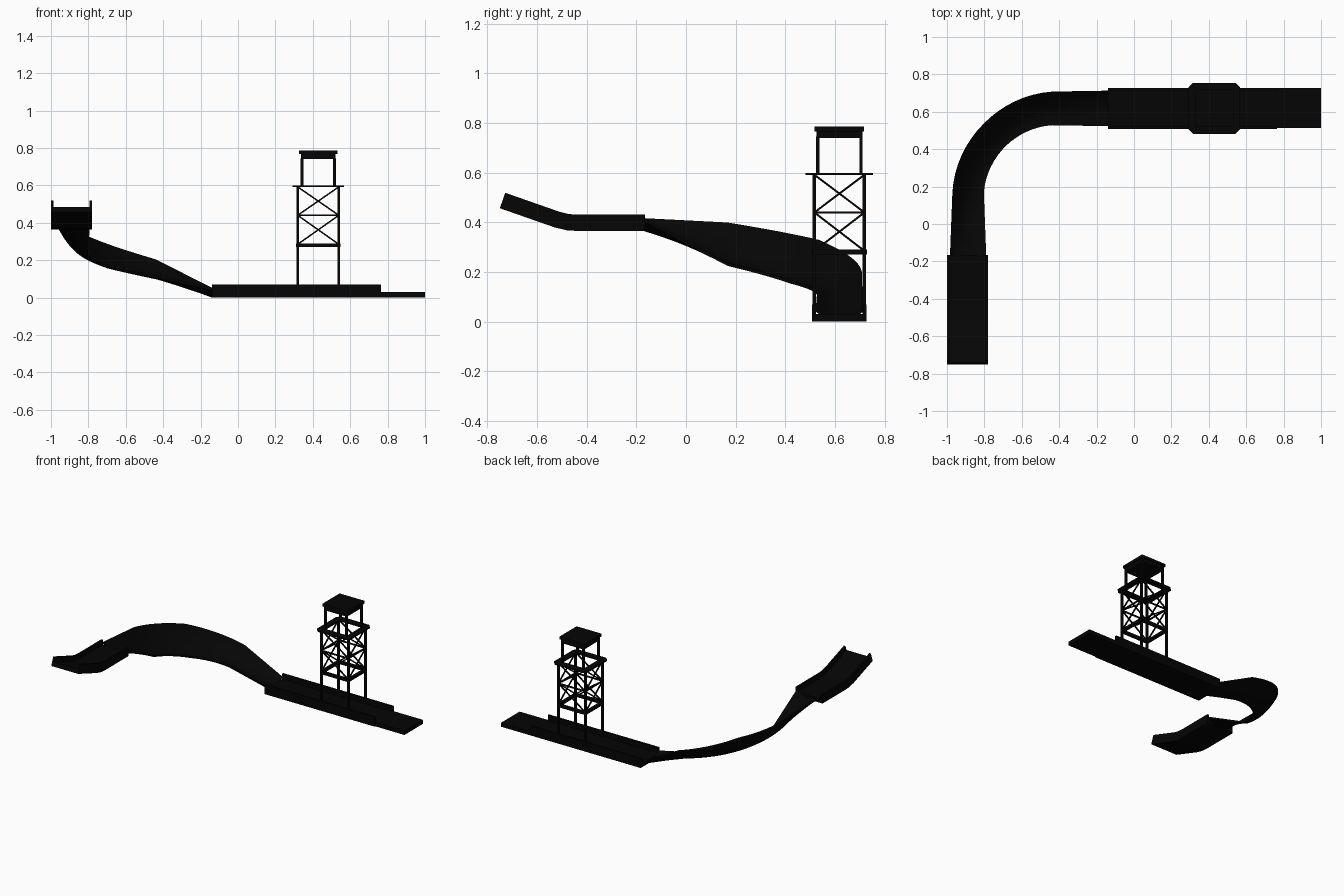
import bpy, bmesh, math
from mathutils import Vector, Matrix

if "Cube" in bpy.data.objects:
    bpy.data.objects.remove(bpy.data.objects["Cube"])

black = bpy.data.materials.new("black")
black.diffuse_color = (0.0015, 0.0015, 0.0015, 1)
black.use_nodes = True
black.node_tree.nodes["Principled BSDF"].inputs["Base Color"].default_value = black.diffuse_color
UP = Vector((0, 0, 1))


def finish(bm, name):
    bmesh.ops.recalc_face_normals(bm, faces=bm.faces)
    me = bpy.data.meshes.new(name)
    bm.to_mesh(me)
    bm.free()
    me.materials.append(black)
    ob = bpy.data.objects.new(name, me)
    bpy.context.collection.objects.link(ob)
    return ob


def add_box(bm, x0, x1, y0, y1, z0, z1):
    m = Matrix.Translation(((x0 + x1) / 2, (y0 + y1) / 2, (z0 + z1) / 2))
    bmesh.ops.create_cube(bm, size=1, matrix=m @ Matrix.Diagonal((x1 - x0, y1 - y0, z1 - z0, 1)))


def add_bar(bm, a, b, t):
    a, b = Vector(a), Vector(b)
    d = b - a
    m = Matrix.Translation((a + b) / 2) @ d.to_track_quat('Z', 'Y').to_matrix().to_4x4()
    bmesh.ops.create_cube(bm, size=1, matrix=m @ Matrix.Diagonal((t, t, d.length, 1)))


def channel(w, h, wall, floor):
    """U-shaped cross-section of a chute with side walls."""
    a, b = w / 2, w / 2 - wall
    return [(-a, 0), (a, 0), (a, h), (b, h), (b, floor), (-b, floor), (-b, h), (-a, h)]


def loft(name, rings):
    bm = bmesh.new()
    rings = [[bm.verts.new(p) for p in r] for r in rings]
    n = len(rings[0])
    for r, q in zip(rings, rings[1:]):
        for i in range(n):
            bm.faces.new((r[i], r[(i + 1) % n], q[(i + 1) % n], q[i]))
    for r in (rings[0], rings[-1]):
        bm.faces.new(r)
    return finish(bm, name)


# Ground run: long deck with side walls along most of it
CY = 0.618
bm = bmesh.new()
add_box(bm, -0.14, 1.0, CY - 0.105, CY + 0.11, 0, 0.03)
finish(bm, "ground_deck")
bm = bmesh.new()
for y in (CY - 0.111, CY + 0.097):
    add_box(bm, -0.14, 0.765, y, y + 0.013, 0, 0.07)
finish(bm, "ground_side_walls")

# Upper run: flat, then tilted up toward the front end
path = [(-0.165, 0.365), (-0.43, 0.365), (-0.48, 0.368), (-0.53, 0.38), (-0.75, 0.457)]
rings = []
for i, (y, z) in enumerate(path):
    a, b = path[max(i - 1, 0)], path[min(i + 1, len(path) - 1)]
    t = Vector((0, b[0] - a[0], b[1] - a[1])).normalized()
    up = Vector((0, t.z, -t.y))
    rings.append([Vector((-0.89 + u, y, z)) + up * v for u, v in channel(0.22, 0.066, 0.013, 0.03)])
loft("upper_run", rings)

# Banked bend: dished strip whose outer lip rises through the turn
# keys are (length, underside height, outer lip rise, half width)
R, L1, L2 = 0.45, 0.298, 0.338
ARC = R * math.pi / 2
keys = [(0, 0.0, 0, 0.095), (L1, 0.109, 0.085, 0.09), (L1 + ARC / 2, 0.196, 0.163, 0.084),
        (L1 + ARC, 0.266, 0.163, 0.084), (L1 + ARC + L2, 0.365, 0, 0.097)]
DISH, THICK = 0.04, 0.012


def key_at(s):
    for a, b in zip(keys, keys[1:]):
        if s <= b[0] + 1e-6:
            f = (s - a[0]) / (b[0] - a[0])
            return [a[k] + (b[k] - a[k]) * f for k in (1, 2, 3)]


lengths = [L1 * i / 4 for i in range(4)] + [L1 + ARC * i / 16 for i in range(16)]
lengths += [L1 + ARC + L2 * i / 6 for i in range(7)]
us = [i / 5 - 1 for i in range(11)]
section = [(u, 0) for u in us] + [(u, THICK) for u in reversed(us)]
rings = []
for s in lengths:
    ang = min(max((s - L1) / R, 0), math.pi / 2)
    out = Vector((-math.sin(ang), math.cos(ang), 0))
    p = Vector((-0.437, CY - R, 0)) + out * (R - 0.014 * math.sin(2 * ang))
    p.x -= min(s - L1, 0)
    p.y -= max(s - L1 - ARC, 0)
    z, rise, half = key_at(s)
    rings.append([p + out * (u * half) + UP * (z + DISH * u * u + rise / 2 * u + v) for u, v in section])
bend = loft("banked_bend", rings)

# Tower legs, rails and cross bracing
TX, HX, HY = 0.429, 0.11, 0.101
corners = [(TX + HX * a, CY + HY * b) for a, b in ((-1, -1), (1, -1), (1, 1), (-1, 1))]
legs, rails, braces = bmesh.new(), bmesh.new(), bmesh.new()
for i, (x, y) in enumerate(corners):
    add_bar(legs, (x, y, 0.03), (x, y, 0.592), 0.014)
    x2, y2 = corners[(i + 1) % 4]
    for z, t in ((0.28, 0.02), (0.44, 0.009)):
        add_bar(rails, (x, y, z), (x2, y2, z), t)
    for z0, z1 in ((0.285, 0.44), (0.44, 0.592)):
        add_bar(braces, (x, y, z0), (x2, y2, z1), 0.008)
        add_bar(braces, (x2, y2, z0), (x, y, z1), 0.008)
finish(legs, "tower_legs")
finish(rails, "tower_rails")
finish(braces, "tower_cross_braces")


# Walkway: flat ring with clipped corners
def ring(hx, hy, c, z):
    q = [(-hx + c, -hy), (hx - c, -hy), (hx, -hy + c), (hx, hy - c),
         (hx - c, hy), (-hx + c, hy), (-hx, hy - c), (-hx, -hy + c)]
    return [bm.verts.new((TX + x, CY + y, z)) for x, y in q]


bm = bmesh.new()
loops = [ring(0.138, 0.136, 0.024, 0.59), ring(0.138, 0.136, 0.024, 0.599),
         ring(0.09, 0.085, 0.003, 0.599), ring(0.09, 0.085, 0.003, 0.59)]
for j in range(4):
    a, b = loops[j], loops[(j + 1) % 4]
    for i in range(8):
        bm.faces.new((a[i], a[(i + 1) % 8], b[(i + 1) % 8], b[i]))
finish(bm, "tower_walkway")

# Roof and its four posts
bm = bmesh.new()
for sx in (-1, 1):
    for sy in (-1, 1):
        x, y = TX + 0.087 * sx, CY + 0.087 * sy
        add_bar(bm, (x, y, 0.592), (x, y, 0.745), 0.014)
finish(bm, "roof_posts")
bm = bmesh.new()
add_box(bm, TX - 0.093, TX + 0.093, CY - 0.093, CY + 0.093, 0.74, 0.768)
add_box(bm, TX - 0.102, TX + 0.102, CY - 0.1, CY + 0.1, 0.767, 0.787)
finish(bm, "tower_roof")
